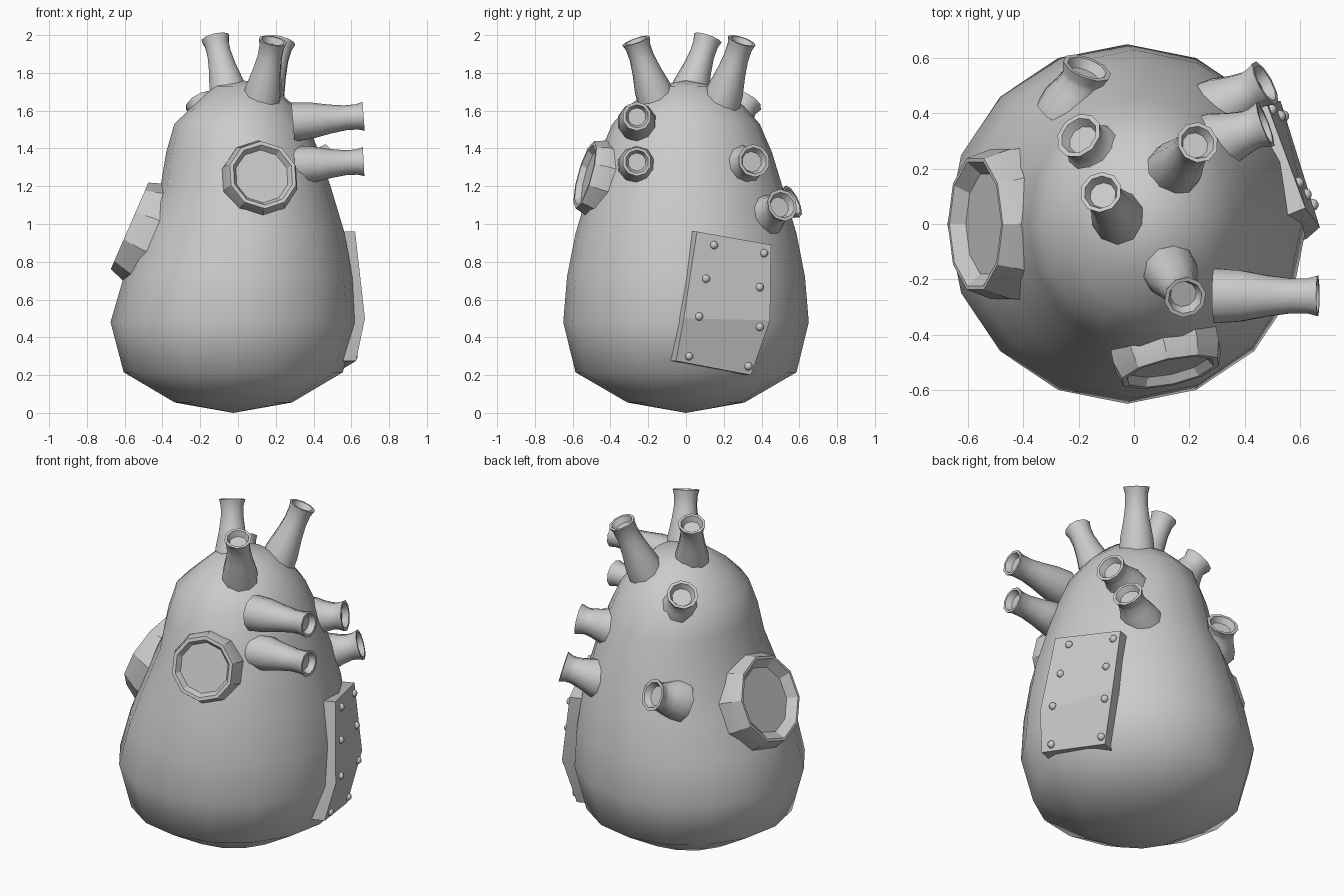
import bpy, bmesh, math
from mathutils import Vector
from mathutils.bvhtree import BVHTree

if "Cube" in bpy.data.objects:
    bpy.data.objects.remove(bpy.data.objects["Cube"])


def finish(name, bm, angle):
    bmesh.ops.recalc_face_normals(bm, faces=bm.faces)
    me = bpy.data.meshes.new(name)
    bm.to_mesh(me)
    bm.free()
    ob = bpy.data.objects.new(name, me)
    bpy.context.collection.objects.link(ob)
    bpy.ops.object.select_all(action='DESELECT')
    ob.select_set(True)
    bpy.context.view_layer.objects.active = ob
    bpy.ops.object.shade_smooth_by_angle(angle=math.radians(angle))
    return ob


def skin(bm, rings):
    """Join rings of points into a tube and cap both ends."""
    rows = [[bm.verts.new(p) for p in ring] for ring in rings]
    n = len(rows[0])
    for a, b in zip(rows, rows[1:]):
        for i in range(n):
            j = (i + 1) % n
            bm.faces.new((a[i], a[j], b[j], b[i]))
    bm.faces.new(rows[0])
    bm.faces.new(rows[-1])
    return rows


def lathe(name, base, tip, profile, sides, angle):
    """Revolve (distance from tip or fraction, radius) pairs around base-tip."""
    base, tip = Vector(base), Vector(tip)
    d = (tip - base).normalized()
    u = d.cross(Vector((0, 0, 1))).normalized()
    v = u.cross(d)
    rings = []
    for h, r in profile:
        c = tip + d * h
        rings.append([c + (u * math.cos(t) + v * math.sin(t)) * r
                      for t in (2 * math.pi * (i + .5) / sides for i in range(sides))])
    bm = bmesh.new()
    skin(bm, rings)
    return finish(name, bm, angle)


# Body: 16-sided stacked ellipses (z, centre x, radius x, radius y)
sections = [(.055, -.025, .31, .31), (.215, -.025, .58, .585), (.48, -.025, .65, .65),
            (.72, 0, .605, .63), (.95, .025, .54, .585), (1.2, .04, .45, .51),
            (1.38, .025, .405, .455), (1.53, .015, .352, .39),
            (1.625, .03, .268, .305), (1.73, .03, .155, .16)]
bm = bmesh.new()
rows = skin(bm, [[(cx + rx * math.cos(t), ry * math.sin(t), z)
                  for t in (math.pi * i / 8 for i in range(16))]
                 for z, cx, rx, ry in sections])
for row, pole in ((rows[0], (-.025, 0, 0)), (rows[-1], (.03, 0, 1.76))):
    cap = [f for f in bm.faces if len(f.verts) == 16 and row[0] in f.verts]
    centre = bmesh.ops.poke(bm, faces=cap)['verts'][0]
    centre.co = pole
finish("body", bm, 60)

# Flared hollow pipes (base, tip, scale)
pipes = {
    "top_pipe_left": ((-.04, .0, 1.65), (-.12, .115, 1.985), 1),
    "top_pipe_back": ((.13, .18, 1.62), (.23, .295, 1.97), 1),
    "top_pipe_front": ((.12, -.15, 1.64), (.185, -.265, 1.97), 1),
    "side_pipe_upper": ((.29, -.26, 1.54), (.665, -.26, 1.57), 1),
    "side_pipe_lower": ((.30, -.26, 1.31), (.665, -.26, 1.33), 1),
    "back_pipe_upper": ((-.12, .24, 1.51), (-.2, .32, 1.65), 1.15),
    "back_pipe_lower": ((-.235, .40, 1.04), (-.17, .565, 1.12), 1.2),
    "right_pipe_upper": ((.26, .28, 1.30), (.475, .36, 1.335), 1.15),
    "right_pipe_lower": ((.27, .40, 1.03), (.475, .51, 1.10), 1.15),
}
for name, (base, tip, s) in pipes.items():
    L = (Vector(tip) - Vector(base)).length
    lathe(name, base, tip,
          [(-L, .104 * s), (-L * .75, .097 * s), (-L * .48, .077 * s), (-L * .26, .066 * s),
           (-.035, .067 * s), (0, .077 * s), (0, .062 * s), (-.035, .048 * s)], 10, 45)

# Round ports with chamfered rim and recessed face
lathe("front_port", (.09, -.34, 1.205), (.132, -.535, 1.26),
      [(-.17, .205), (-.06, .205), (0, .185), (0, .165), (-.03, .145)], 10, 20)
lathe("left_port", (-.39, 0, .91), (-.574, 0, .99),
      [(-.2, .29), (-.1, .285), (0, .25), (0, .235), (-.045, .19)], 10, 20)

# Bent patch plate on the right side
outer = [((.62, .058, .96), (.475, .45, .89)),
         ((.672, -.012, .50), (.53, .445, .49)),
         ((.625, -.053, .275), (.50, .344, .20))]
inward = Vector((-.93, -.37, 0)) * .12
bm = bmesh.new()
skin(bm, [[Vector(a), Vector(b), Vector(b) + inward, Vector(a) + inward] for a, b in outer])
bmesh.ops.recalc_face_normals(bm, faces=bm.faces)
tree = BVHTree.FromBMesh(bm)
finish("patch_plate", bm, 15)

# Rivets dropped onto the plate
rivets = [(.148, .888), (.106, .71), (.069, .51), (.016, .30),
          (.413, .845), (.39, .665), (.39, .455), (.33, .247)]
for i, (y, z) in enumerate(rivets):
    hit = tree.ray_cast(Vector((2, y, z)), Vector((-1, 0, 0)))[0]
    if hit is None:
        continue
    bm = bmesh.new()
    bmesh.ops.create_uvsphere(bm, u_segments=10, v_segments=6, radius=.022)
    bmesh.ops.translate(bm, verts=bm.verts, vec=hit)
    finish(f"rivet_{i + 1}", bm, 60)
